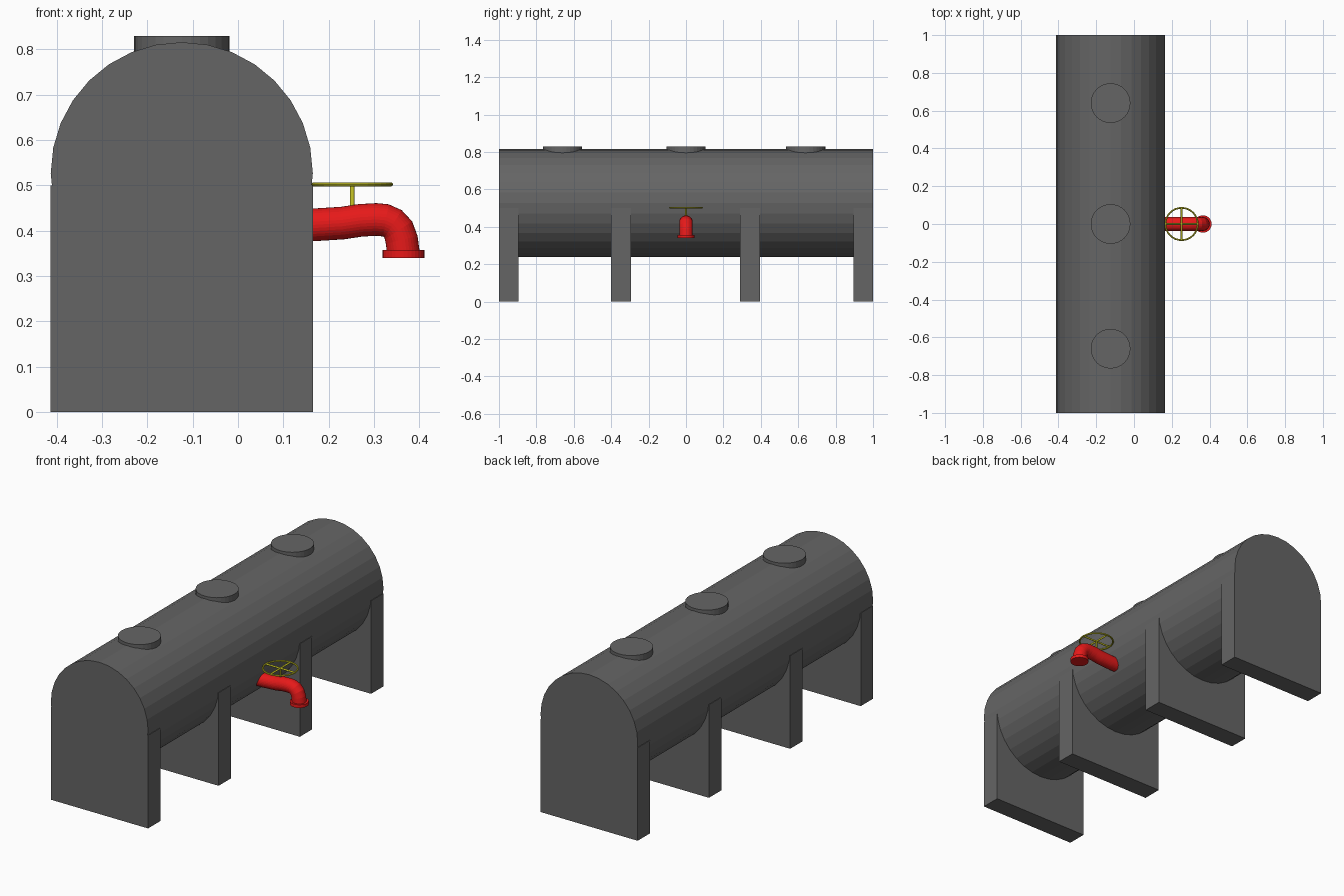
import bpy, bmesh
from math import pi, cos, sin, radians

if "Cube" in bpy.data.objects:
    bpy.data.objects.remove(bpy.data.objects["Cube"])

TX, TZ, TR = -0.124, 0.527, 0.289   # tank axis and radius
VX = 0.252                          # valve stem position


def material(name, colour):
    m = bpy.data.materials.new(name)
    m.diffuse_color = colour
    m.use_nodes = True
    m.node_tree.nodes["Principled BSDF"].inputs["Base Color"].default_value = m.diffuse_color
    return m


RED = material("red_paint", (0.8, 0.01, 0.01, 1))
YELLOW = material("yellow_paint", (0.6, 0.58, 0.02, 1))
GREY = material("dark_grey", (0.13, 0.13, 0.13, 1))


def finish(name, mat):
    ob = bpy.context.object
    ob.name = name
    ob.data.materials.append(mat)
    return ob


def box(name, x0, x1, y0, y1, z0, z1, mat):
    bpy.ops.mesh.primitive_cube_add(size=1, location=((x0 + x1) / 2, (y0 + y1) / 2, (z0 + z1) / 2))
    ob = finish(name, mat)
    ob.scale = (x1 - x0, y1 - y0, z1 - z0)
    return ob


def cylinder(name, loc, r, depth, mat, rot=(0, 0, 0), sides=32):
    bpy.ops.mesh.primitive_cylinder_add(vertices=sides, radius=r, depth=depth, location=loc, rotation=rot)
    return finish(name, mat)


# Tank body
cylinder("tank", (TX, 0, TZ), TR, 2, GREY, (pi / 2, 0, 0))

# Support walls under the tank
for i, y in enumerate((-1.0, -0.4, 0.29, 0.895)):
    box(f"support_{i + 1}", TX - TR, TX + TR, y, min(y + 0.105, 1), 0, 0.5, GREY)

# Hatches on top
for i, y in enumerate((-0.66, 0.0, 0.64)):
    cylinder(f"hatch_{i + 1}", (TX, y, 0.795), 0.105, 0.07, GREY)

# Bent outlet pipe: x, z and direction of each ring
path = [(0.12, 0.412, 0), (0.165, 0.413, 3), (0.23, 0.417, 6), (0.27, 0.423, 7),
        (0.305, 0.425, 0), (0.326, 0.423, -10), (0.342, 0.415, -32),
        (0.354, 0.401, -57), (0.361, 0.38, -76), (0.365, 0.35, -85)]
bm = bmesh.new()
N, PR = 32, 0.036
rings = []
for x, z, a in path:
    a = radians(a)
    rings.append([bm.verts.new((x - sin(a) * PR * sin(t), PR * cos(t), z + cos(a) * PR * sin(t)))
                  for t in (2 * pi * k / N for k in range(N))])
for p, q in zip(rings, rings[1:]):
    for k in range(N):
        bm.faces.new((p[k], p[(k + 1) % N], q[(k + 1) % N], q[k]))
bm.faces.new(rings[0])
bm.faces.new(rings[-1])
bmesh.ops.recalc_face_normals(bm, faces=bm.faces)
mesh = bpy.data.meshes.new("outlet_pipe")
bm.to_mesh(mesh)
bm.free()
mesh.materials.append(RED)
bpy.context.collection.objects.link(bpy.data.objects.new("outlet_pipe", mesh))

# Flange at the pipe mouth
cylinder("outlet_flange", (0.365, 0, 0.349), 0.046, 0.017, RED)

# Valve stem, hand wheel rim and cross spokes
cylinder("valve_stem", (VX, 0, 0.47), 0.005, 0.066, YELLOW, sides=16)
bpy.ops.mesh.primitive_torus_add(location=(VX, 0, 0.5025), major_radius=0.0855, minor_radius=0.0045,
                                 major_segments=32, minor_segments=8)
finish("wheel_rim", YELLOW)
for i, rot in enumerate(((0, pi / 2, 0), (pi / 2, 0, 0))):
    cylinder(f"wheel_spoke_{i + 1}", (VX, 0, 0.5025), 0.0045, 0.17, YELLOW, rot, 12)
